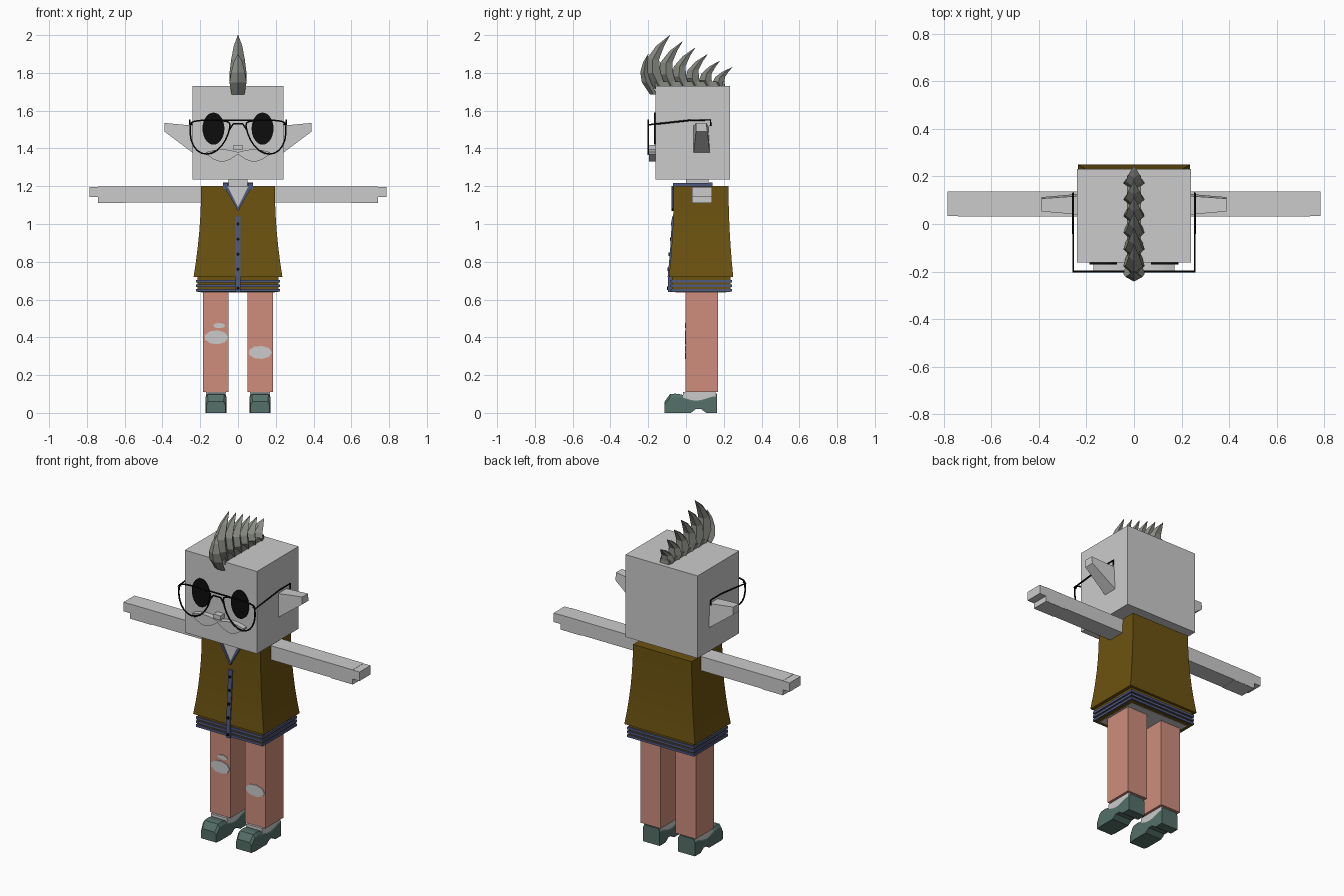
import bpy, bmesh
from math import sin, cos, pi

if "Cube" in bpy.data.objects:
    bpy.data.objects.remove(bpy.data.objects["Cube"])


def material(name, *rgb):
    mat = bpy.data.materials.new(name)
    mat.use_nodes = True
    mat.diffuse_color = (*rgb, 1)
    shader = mat.node_tree.nodes["Principled BSDF"]
    shader.inputs["Base Color"].default_value = mat.diffuse_color
    return mat


skin = material("pale grey skin", 0.6, 0.6, 0.6)
wool = material("olive brown wool", 0.15, 0.085, 0.005)
blue = material("blue trim", 0.08, 0.1, 0.22)
cloth = material("salmon cloth", 0.62, 0.27, 0.2)
leather = material("dark green leather", 0.09, 0.16, 0.14)
grey_hair = material("grey hair", 0.25, 0.26, 0.23)
black = material("black", 0.004, 0.004, 0.004)


def link(name, data, mat):
    data.materials.append(mat)
    bpy.context.collection.objects.link(bpy.data.objects.new(name, data))


def loft(name, rings, mat):
    """Skin a list of equal-length rings and cap both ends."""
    bm = bmesh.new()
    loops = [[bm.verts.new(point) for point in ring] for ring in rings]
    count = len(loops[0])
    for lower, upper in zip(loops, loops[1:]):
        for i in range(count):
            j = (i + 1) % count
            bm.faces.new((lower[i], lower[j], upper[j], upper[i]))
    bm.faces.new(loops[0])
    bm.faces.new(loops[-1])
    bmesh.ops.recalc_face_normals(bm, faces=bm.faces)
    mesh = bpy.data.meshes.new(name)
    bm.to_mesh(mesh)
    bm.free()
    link(name, mesh, mat)


def rectangle(centre, width, depth):
    x, y, z = centre
    corners = ((-1, -1), (1, -1), (1, 1), (-1, 1))
    return [(x + width / 2 * i, y + depth / 2 * j, z) for i, j in corners]


def box(name, centre, size, mat):
    x, y, z = centre
    width, depth, height = size
    ends = (z - height / 2, z + height / 2)
    loft(name, [rectangle((x, y, end), width, depth) for end in ends], mat)


def plate(name, outline, front, thickness, mat):
    """Extrude an (x, z) outline backwards from its front."""
    loft(name, [[(x, y, z) for x, z in outline] for y in (front, front + thickness)], mat)


def ellipse(x, z, width, height, sides):
    angles = [2 * pi * i / sides for i in range(sides)]
    return [(x + width / 2 * cos(a), z + height / 2 * sin(a)) for a in angles]


def wire(name, paths, radius, mat):
    curve = bpy.data.curves.new(name, "CURVE")
    curve.dimensions = "3D"
    curve.bevel_depth = radius
    curve.bevel_resolution = 1
    curve.use_fill_caps = True
    for path in paths:
        spline = curve.splines.new("POLY")
        spline.points.add(len(path) - 1)
        for point, place in zip(spline.points, path):
            point.co = (*place, 1)
    link(name, curve, mat)


# Head and neck
box("head", (0, 0.035, 1.483), (0.48, 0.395, 0.495), skin)
box("neck", (0, 0.06, 1.17), (0.1, 0.12, 0.14), skin)

# Vest, flaring towards the hem
vest_top, hem_top, hem_bottom = 1.2, 0.72, 0.64
steps = 6


def flare(step):
    """Height and sideways growth of the vest at a step below the top."""
    t = step / steps
    return vest_top + (hem_top - vest_top) * t, t * t


vest_rings, band_rings = [], []
for step in range(steps + 1):
    z, grow = flare(step)
    vest_rings.append(rectangle((0, 0.08, z), 0.39 + 0.08 * grow, 0.29 + 0.05 * grow))
    if step > 1:
        band_rings.append(rectangle((0, -0.066 - 0.025 * grow, z), 0.026, 0.012))
loft("vest", vest_rings, wool)
loft("button_band", band_rings, blue)

# Ribbed hem and underside
hem_height = hem_top - hem_bottom
hem_middle = (hem_top + hem_bottom) / 2
box("hem", (0, 0.08, hem_middle), (0.43, 0.31, hem_height), wool)
box("underside", (0, 0.08, hem_bottom), (0.39, 0.27, 0.004), skin)
box("hem_button_band", (0, -0.085, hem_middle), (0.026, 0.02, hem_height), blue)
for row in range(3):
    z = hem_bottom + 0.01 + row * 0.023
    box(f"hem_rib_{row + 1}", (0, 0.08, z), (0.445, 0.326, 0.014), blue)

# Buttons
for row in range(2, steps + 1):
    z, grow = flare(row)
    plate(f"button_{row - 1}", ellipse(0, z + 0.04, 0.016, 0.018, 8),
          -0.074 - 0.025 * grow, 0.008, black)
plate("hem_button", ellipse(0, hem_middle - 0.02, 0.016, 0.018, 8), -0.1, 0.008, black)

# Neck opening and collar
plate("neck_opening", [(-0.06, vest_top), (0, 1.09), (0.06, vest_top)], -0.073, 0.009, skin)
box("back_collar", (0, 0.13, vest_top), (0.16, 0.02, 0.04), blue)

# Parts that come in pairs
for side, s in (("left", 1), ("right", -1)):
    plate(f"{side}_neck_trim", [(0, 1.09), (0, 1.07), (s * 0.075, vest_top),
                                (s * 0.055, vest_top)], -0.077, 0.01, blue)
    box(f"{side}_collar", (s * 0.066, 0.03, vest_top), (0.028, 0.2, 0.036), blue)

    # Arm with a notched hand
    box(f"{side}_arm", (s * 0.46, 0.085, 1.156), (0.56, 0.105, 0.085), skin)
    box(f"{side}_palm", (s * 0.67, 0.085, 1.15), (0.14, 0.104, 0.08), skin)
    box(f"{side}_fingers", (s * 0.76, 0.085, 1.17), (0.05, 0.104, 0.054), skin)

    # Tapering ear
    ear = []
    for x, depth, bottom, top in ((0.23, 0.088, 1.37, 1.52), (0.39, 0.06, 1.49, 1.535)):
        ear.append([(s * x, 0.083 + depth * j, z)
                    for j, z in ((-0.5, bottom), (0.5, bottom), (0.4, top), (-0.5, top))])
    loft(f"{side}_ear", ear, skin)
    plate(f"{side}_eye", ellipse(s * 0.13, 1.505, 0.116, 0.17, 28), -0.17, 0.008, black)

    # Leg and foot
    leg_x = s * 0.117
    box(f"{side}_trouser_leg", (leg_x, 0.084, 0.385), (0.136, 0.172, 0.55), cloth)
    box(f"{side}_foot", (leg_x, 0.07, 0.085), (0.106, 0.17, 0.05), skin)

    # Shoe, lofted from toe to heel with a raised arch
    shoe = []
    stations = 10
    for i in range(stations + 1):
        u = i / stations
        y = -0.113 + 0.276 * u
        sole = 0.02 if 0.5 < u < 0.8 else 0
        top = 0.09 + 0.012 * cos(2.5 * pi * (u - 0.2))
        half = 0.056
        if i == 0:
            top, half = 0.06, 0.05
        outline = ((1, sole), (1, top - 0.018), (0.8, top))
        shoe.append([(leg_x + half * w, y, z) for w, z in outline]
                    + [(leg_x - half * w, y, z) for w, z in reversed(outline)])
    loft(f"{side}_shoe", shoe, leather)

# Torn patches on the trousers
tears = (("right_upper_tear", -0.1, 0.462, 0.065, 0.028),
         ("right_knee_tear", -0.115, 0.4, 0.125, 0.075),
         ("left_knee_tear", 0.117, 0.32, 0.125, 0.07))
for name, x, z, width, height in tears:
    plate(name, ellipse(x, z, width, height, 9), -0.006, 0.008, skin)

# Nose and drooping moustache
box("nose", (0, -0.18, 1.406), (0.046, 0.04, 0.026), skin)
moustache = []
for i in range(-8, 9):
    u = abs(i) / 8
    swell = sin(pi * u)
    top, bottom = 1.38 + 0.015 * swell, 1.37 - 0.04 * swell
    moustache.append([(0.17 * i / 8, y, z) for y, z in
                      ((-0.195, bottom), (-0.16, bottom), (-0.16, top), (-0.195, top))])
loft("moustache", moustache, skin)

# Spectacles: flat-topped rims, folded temples and a double bridge
front, brow = -0.2, 1.55
paths = [[(-0.1, front, brow), (0.1, front, brow)],
         [(-0.045, front, 1.5), (-0.025, front, 1.53), (0.025, front, 1.53), (0.045, front, 1.5)]]
for s in (1, -1):
    rim = []
    for i in range(25):
        a = 2 * pi * i / 24
        rise = sin(a)
        x = 0.147 + 0.105 * cos(a) - 0.02 * min(rise, 0)
        z = 1.52 + (0.03 * rise ** 0.5 if rise > 0 else 0.15 * rise)
        rim.append((s * x, front, z))
    paths.append(rim)
    hinge = s * 0.256
    paths.append([(s * 0.24, front, 1.53), (hinge, front, 1.525), (hinge, 0.03, brow),
                  (hinge, 0.13, brow), (hinge, 0.13, 1.52)])
wire("spectacles", paths, 0.0045, black)


# Mohawk of curved, ridged spikes
def spike(name, root, tip, half_depth):
    (root_y, root_z), (tip_y, tip_z) = root, tip
    height = tip_z - root_z
    rings = []
    for t, w in ((0, 0.75), (0.3, 1), (0.55, 0.8), (0.8, 0.5), (1, 0.03)):
        y = root_y + (tip_y - root_y) * t * t - 0.2 * height * sin(pi * t)
        z = root_z + height * t
        half, depth = 0.045 * w, half_depth * w
        rings.append([(0, y - depth, z), (half, y, z), (half / 2, y + depth, z),
                      (-half / 2, y + depth, z), (-half, y, z)])
    loft(name, rings, grey_hair)


spike("front_hair_lock", (-0.172, 1.685), (-0.2, 1.9), 0.024)
for k in range(6):
    spike(f"hair_spike_{k + 1}", (-0.135 + 0.064 * k, 1.715),
          (-0.085 + 0.066 * k, 2 - 0.034 * k), 0.042 - 0.002 * k)
box("hair_base", (0, 0.02, 1.735), (0.06, 0.37, 0.04), grey_hair)
